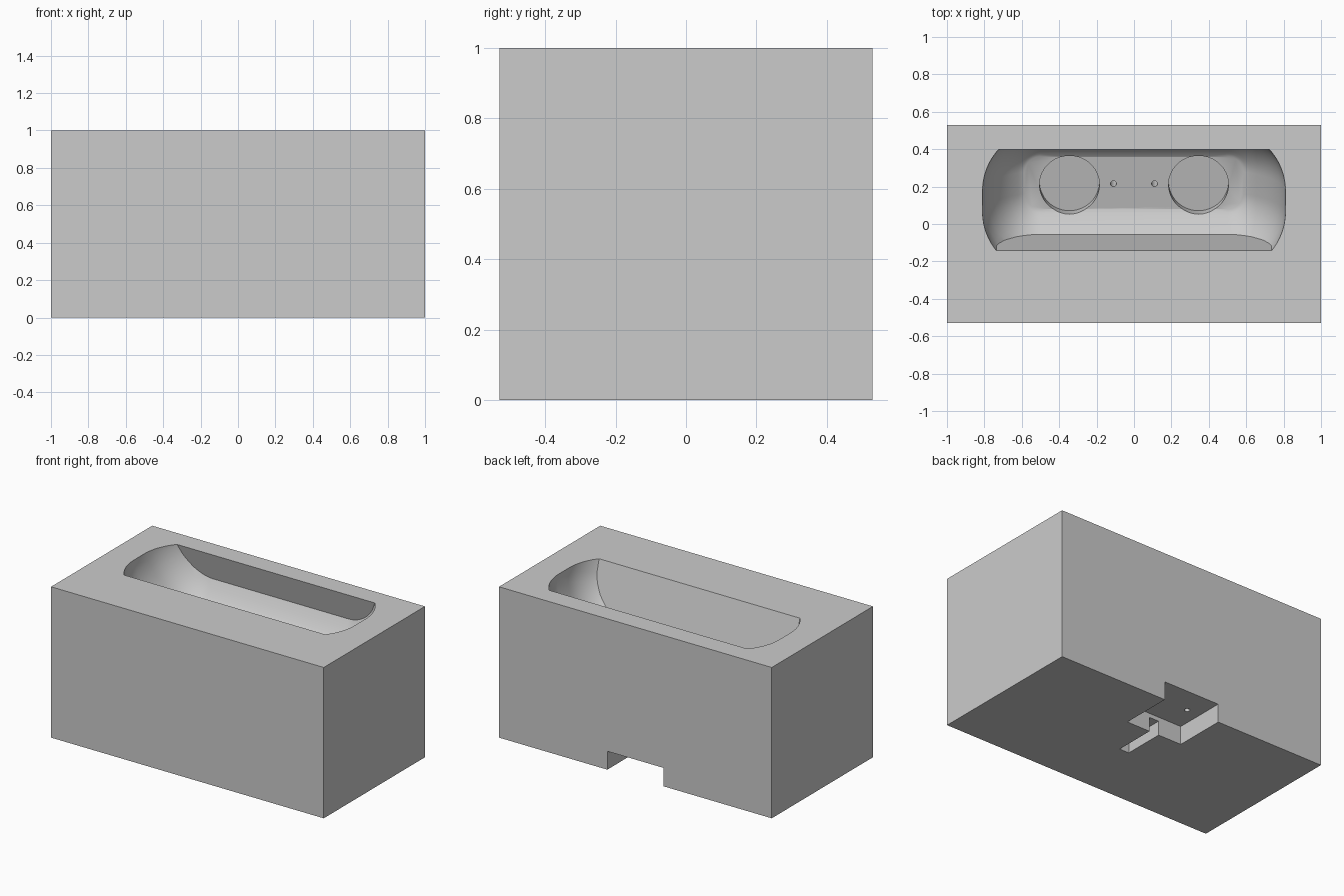
import bpy, bmesh, math
from mathutils import Matrix, Vector

if "Cube" in bpy.data.objects:
    bpy.data.objects.remove(bpy.data.objects["Cube"], do_unlink=True)

grey = bpy.data.materials.new("plain_grey")
grey.use_nodes = True
grey.diffuse_color = (0.6, 0.6, 0.6, 1)
grey.node_tree.nodes["Principled BSDF"].inputs["Base Color"].default_value = (0.6, 0.6, 0.6, 1)

# Tilted frame of the pocket: origin at the centre of its floor
TILT = Matrix.Translation((0, 0.22, 0.657)) @ Matrix.Rotation(math.radians(15), 4, 'X')


def to_object(bm, name, matrix=Matrix()):
    bm.transform(matrix)
    bmesh.ops.recalc_face_normals(bm, faces=bm.faces)
    mesh = bpy.data.meshes.new(name)
    bm.to_mesh(mesh)
    bm.free()
    mesh.materials.append(grey)
    obj = bpy.data.objects.new(name, mesh)
    bpy.context.collection.objects.link(obj)
    return obj


def box(name, low, high):
    bm = bmesh.new()
    bmesh.ops.create_cube(bm, size=1)
    low, high = Vector(low), Vector(high)
    size = Matrix.Diagonal((high - low).to_4d())
    size[3][3] = 1
    return to_object(bm, name, Matrix.Translation((low + high) / 2) @ size)


def tilted_cylinder(name, x, v, radius, bottom, top, sides):
    bm = bmesh.new()
    bmesh.ops.create_cone(bm, cap_ends=True, segments=sides, radius1=radius,
                          radius2=radius, depth=top - bottom)
    return to_object(bm, name, TILT @ Matrix.Translation((x, v, (top + bottom) / 2)))


def outline(inset, w, steps=14):
    """Rounded rectangle, shrunk by inset, at height w."""
    points = []
    radius = 0.31 - inset
    for quarter, (sx, sy) in enumerate(((1, 1), (-1, 1), (-1, -1), (1, -1))):
        for i in range(steps + 1):
            a = (quarter + i / steps) * math.pi / 2
            points.append((sx * 0.5 + radius * math.cos(a),
                           sy * 0.06 + radius * math.sin(a), w))
    return points


def pocket():
    """Bowl lofted from its floor upwards, cut flat at the front and back."""
    profile = [(0.225, 0), (0.207, 0.009), (0.19, 0.02), (0.15, 0.052), (0.11, 0.093),
               (0.07, 0.147), (0.035, 0.21), (0.01, 0.28), (0, 0.34), (0, 0.62)]
    bm = bmesh.new()
    rings = [[bm.verts.new(p) for p in outline(d, w)] for d, w in profile]
    count = len(rings[0])
    for lower, upper in zip(rings, rings[1:]):
        for i in range(count):
            j = (i + 1) % count
            bm.faces.new((lower[i], lower[j], upper[j], upper[i]))
    bm.faces.new(rings[0][::-1])
    bm.faces.new(rings[-1])
    for side in (-1, 1):
        geom = bm.verts[:] + bm.edges[:] + bm.faces[:]
        bmesh.ops.bisect_plane(bm, geom=geom, plane_co=(0, side * 0.26, 0),
                               plane_no=(0, side, 0), clear_outer=True)
        rim = [e for e in bm.edges if e.is_boundary]
        bmesh.ops.holes_fill(bm, edges=rim, sides=0)
    return to_object(bm, "pocket_cutter", TILT)


def cut(target, cutter):
    cutter.hide_render = True
    mod = target.modifiers.new("cut", 'BOOLEAN')
    mod.operation = 'DIFFERENCE'
    mod.solver = 'EXACT'
    mod.object = cutter
    with bpy.context.temp_override(object=target, active_object=target):
        bpy.ops.object.modifier_apply(modifier=mod.name)
    bpy.data.objects.remove(cutter, do_unlink=True)


# Solid block with the tilted pocket
block = box("holder_block", (-1, -0.53, 0), (1, 0.53, 1))
cut(block, pocket())

# Cable notch and slot underneath
cut(block, box("notch_cutter", (-0.206, 0.185, -0.1), (0.206, 0.7, 0.122)))
cut(block, box("slot_cutter", (-0.035, -0.09, -0.1), (0.035, 0.25, 0.095)))

# Round recesses in the pocket floor, and pin holes down to the notch
for side in (-1, 1):
    cut(block, tilted_cylinder("recess_cutter", side * 0.345, -0.01, 0.16, -0.06, 0.05, 64))
    cut(block, tilted_cylinder("pin_hole_cutter", side * 0.11, -0.005, 0.016, -0.62, 0.05, 20))

bpy.ops.object.select_all(action='DESELECT')
block.select_set(True)
bpy.context.view_layer.objects.active = block
bpy.ops.object.shade_smooth_by_angle(angle=math.radians(33))
